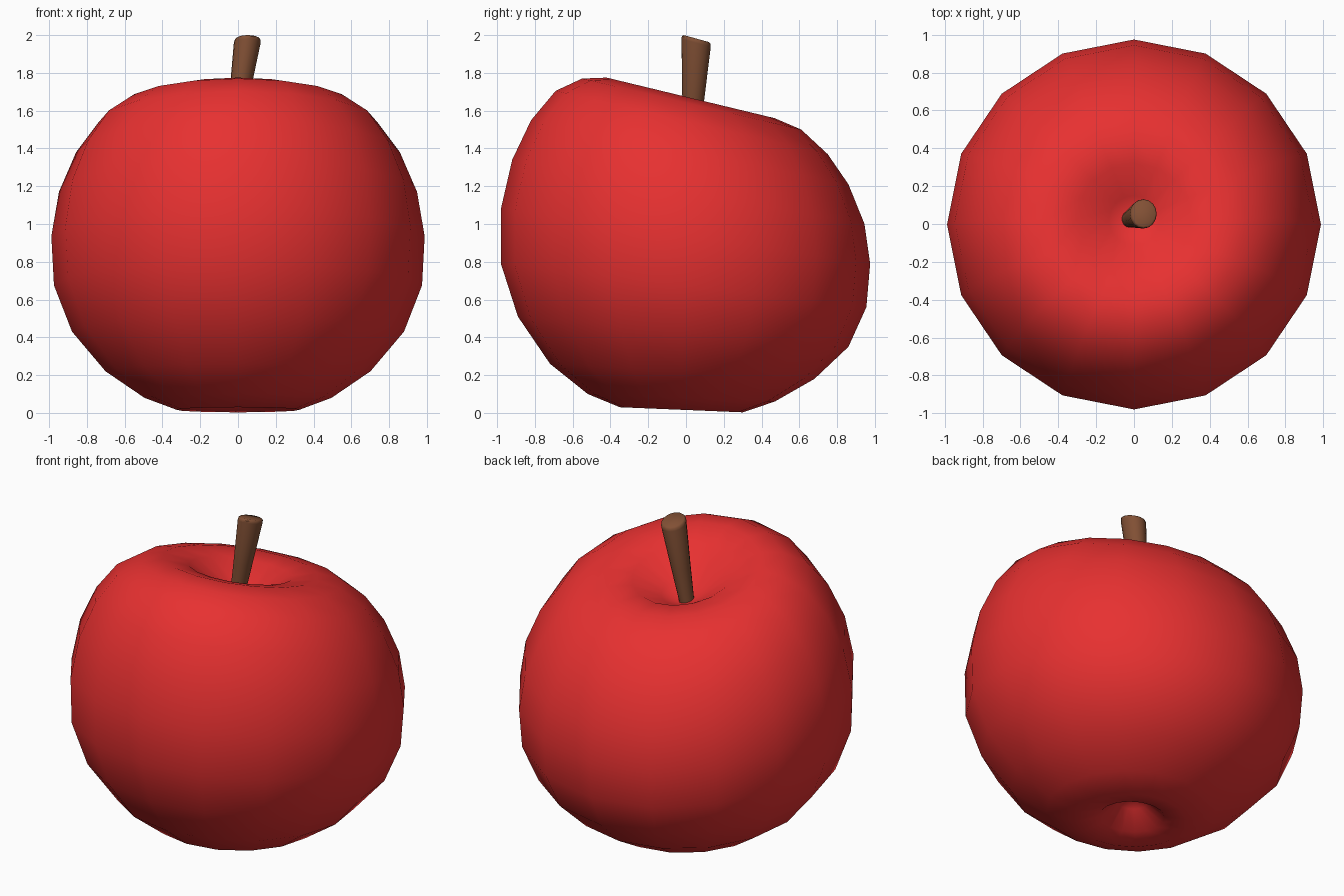
import bpy, bmesh, math
from mathutils import Vector

if "Cube" in bpy.data.objects:
    bpy.data.objects.remove(bpy.data.objects["Cube"])


def material(name, color):
    m = bpy.data.materials.new(name)
    m.diffuse_color = (*color, 1)
    m.use_nodes = True
    m.node_tree.nodes["Principled BSDF"].inputs["Base Color"].default_value = m.diffuse_color
    return m


def loft(name, rings, sides, mat, start=None, end=None):
    """Skin tilted rings; ring = (front y, front z, back y, back z, centre x, x radius)."""
    bm = bmesh.new()
    loops = []
    for y0, z0, y1, z1, cx, rx in rings:
        mid = Vector((cx, (y0 + y1) / 2, (z0 + z1) / 2))
        half = Vector((0, (y1 - y0) / 2, (z1 - z0) / 2))
        loop = []
        for i in range(sides):
            a = math.tau * i / sides
            loop.append(bm.verts.new(mid + half * math.sin(a) + Vector((rx * math.cos(a), 0, 0))))
        loops.append(loop)
    for a, b in zip(loops, loops[1:]):
        for i in range(sides):
            j = (i + 1) % sides
            bm.faces.new((a[i], a[j], b[j], b[i]))
    for loop, tip in ((loops[0], start), (loops[-1], end)):
        if tip is None:
            bm.faces.new(loop)
        else:
            v = bm.verts.new(tip)
            for i in range(sides):
                bm.faces.new((loop[i], loop[(i + 1) % sides], v))
    bmesh.ops.recalc_face_normals(bm, faces=bm.faces)
    me = bpy.data.meshes.new(name)
    bm.to_mesh(me)
    bm.free()
    me.materials.append(mat)
    ob = bpy.data.objects.new(name, me)
    bpy.context.collection.objects.link(ob)
    for p in me.polygons:
        p.use_smooth = True
    return ob


red = material("red_skin", (0.80, 0.03, 0.03))
brown = material("brown_wood", (0.22, 0.08, 0.035))

# Fruit: lopsided rings from the top hollow, over the shoulder, to the bottom hollow
profile = [
    (-0.11, 1.55, 0.15, 1.49), (-0.27, 1.71, 0.32, 1.565),
    (-0.42, 1.775, 0.47, 1.56), (-0.55, 1.77, 0.61, 1.50),
    (-0.69, 1.705, 0.75, 1.37), (-0.82, 1.55, 0.86, 1.21),
    (-0.92, 1.34, 0.945, 1.0), (-0.98, 1.08, 0.975, 0.79),
    (-0.98, 0.79, 0.955, 0.56), (-0.89, 0.51, 0.86, 0.35),
    (-0.72, 0.26, 0.68, 0.18), (-0.52, 0.10, 0.47, 0.06),
    (-0.35, 0.03, 0.30, 0.003), (-0.21, 0.05, 0.17, 0.03),
    (-0.10, 0.14, 0.07, 0.13),
]
fruit_rings = [(*p, 0, math.hypot(p[2] - p[0], p[3] - p[1]) / 2) for p in profile]
loft("fruit", fruit_rings, 16, red, start=(0, 0.02, 1.46), end=(0, -0.015, 0.19))

# Stem: flares upward, with a softened slanted top
stem = loft("stem", [
    (-0.018, 1.42, 0.062, 1.40, -0.033, 0.038),
    (-0.02, 1.70, 0.098, 1.67, 0.008, 0.054),
    (-0.024, 1.98, 0.131, 1.938, 0.049, 0.071),
    (-0.022, 1.994, 0.13, 1.953, 0.051, 0.069),
    (-0.012, 2.0, 0.122, 1.963, 0.052, 0.06),
], 16, brown)
bpy.context.view_layer.objects.active = stem
stem.select_set(True)
bpy.ops.object.shade_smooth_by_angle(angle=math.radians(50))
